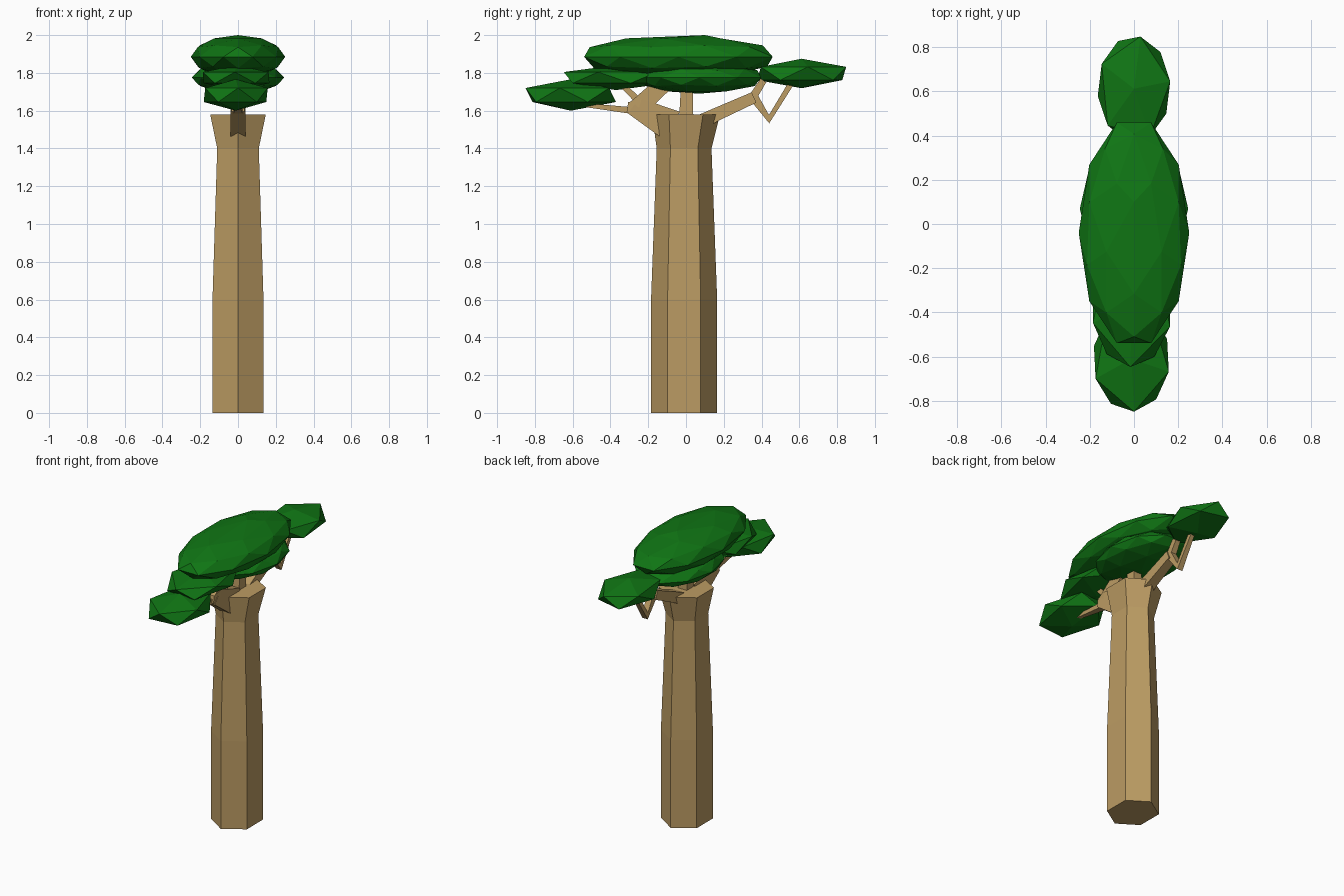
import bpy, bmesh
from math import radians, sin, cos, pi
from mathutils import Vector, Matrix

cube = bpy.data.objects.get("Cube")
if cube:
    bpy.data.objects.remove(cube, do_unlink=True)


def material(name, rgb):
    mat = bpy.data.materials.new(name)
    mat.use_nodes = True
    mat.diffuse_color = (*rgb, 1)
    bsdf = mat.node_tree.nodes["Principled BSDF"]
    bsdf.inputs["Base Color"].default_value = (*rgb, 1)
    bsdf.inputs["Roughness"].default_value = 0.9
    return mat


bark = material("bark_brown", (0.5, 0.33, 0.125))
leaf = material("leaf_green", (0.005, 0.18, 0.007))


def finish(name, bm, mat):
    bmesh.ops.recalc_face_normals(bm, faces=bm.faces[:])
    mesh = bpy.data.meshes.new(name)
    bm.to_mesh(mesh)
    bm.free()
    mesh.materials.append(mat)
    obj = bpy.data.objects.new(name, mesh)
    bpy.context.collection.objects.link(obj)
    return obj


def loft(bm, rings):
    """Skin a list of vertex rings and cap both ends."""
    rings = [[bm.verts.new(p) for p in ring] for ring in rings]
    n = len(rings[0])
    for a, b in zip(rings, rings[1:]):
        for i in range(n):
            j = (i + 1) % n
            bm.faces.new((a[i], a[j], b[j], b[i]))
    bm.faces.new(rings[0])
    bm.faces.new(rings[-1])


def limb(name, path):
    """Square rod through (y, z, half thickness, half width) points, mitred at bends."""
    pts = [Vector((0, y, z)) for y, z, _, _ in path]
    rings = []
    for i, (_, _, t, w) in enumerate(path):
        before = (pts[i] - pts[max(i - 1, 0)]).normalized()
        after = (pts[min(i + 1, len(pts) - 1)] - pts[i]).normalized()
        d = (before + after).normalized()
        side = Vector((0, -d.z, d.y))
        x = Vector((w, 0, 0))
        p = pts[i]
        rings.append([p + side * t + x, p + side * t - x, p - side * t - x, p - side * t + x])
    bm = bmesh.new()
    loft(bm, rings)
    return finish(name, bm, bark)


def leaf_pad(name, centre, radii, detail, turn, peak=0):
    """Flattened faceted ball; peak slides the topmost point along y."""
    bm = bmesh.new()
    bmesh.ops.create_icosphere(bm, subdivisions=detail, radius=1)
    bmesh.ops.rotate(bm, verts=bm.verts, matrix=Matrix.Rotation(radians(turn), 3, "Z"))
    bmesh.ops.scale(bm, verts=bm.verts, vec=radii)
    max(bm.verts, key=lambda v: v.co.z).co.y += peak
    bmesh.ops.translate(bm, verts=bm.verts, vec=centre)
    return finish(name, bm, leaf)


# Six-sided trunk with flared top: height, x half width, y radius, y centre
sections = [(0, .135, .175, -.01), (.6, .135, .175, -.01),
            (1.4, .11, .145, -.01), (1.58, .147, .18, 0)]
bm = bmesh.new()
loft(bm, [[(rx * cos(a) / cos(pi / 6), cy + ry * sin(a), z)
           for a in [pi / 2 + k * pi / 3 for k in range(6)]]
          for z, rx, ry, cy in sections])
finish("trunk", bm, bark)

# Front limbs
limb("front_limb", [(-.06, 1.53, .07, .04), (-.25, 1.61, .055, .04), (-.31, 1.62, .025, .035)])
limb("front_limb_fork", [(-.26, 1.61, .05, .035), (-.12, 1.74, .045, .03)])
limb("front_limb_brace", [(-.12, 1.48, .025, .04), (-.29, 1.61, .03, .04)])
limb("front_low_twig", [(-.28, 1.6, .018, .025), (-.54, 1.63, .01, .012)])
limb("front_high_twig", [(-.25, 1.65, .018, .02), (-.34, 1.74, .015, .015)])

# Middle stem
limb("middle_stem", [(0, 1.5, .04, .035), (.005, 1.76, .03, .03)])

# Back limbs
limb("back_limb", [(.08, 1.54, .04, .04), (.16, 1.58, .035, .035), (.36, 1.67, .03, .03)])
limb("back_fork_twig", [(.34, 1.65, .022, .022), (.41, 1.76, .018, .018)])
limb("back_hanging_twig", [(.36, 1.67, .024, .022), (.44, 1.555, .022, .02), (.56, 1.75, .015, .014)])

# Leaf pads
leaf_pad("crown_leaves", (0, -.04, 1.885), (.25, .525, .115), 2, -90, .14)
leaf_pad("middle_leaves", (0, .07, 1.775), (.245, .345, .085), 2, 90)
leaf_pad("front_upper_leaves", (-.01, -.37, 1.775), (.205, .31, .066), 1, -92)
leaf_pad("front_lower_leaves", (-.012, -.61, 1.683), (.195, .268, .083), 1, -86)
leaf_pad("back_leaves", (0, .612, 1.797), (.185, .268, .078), 1, 80)
